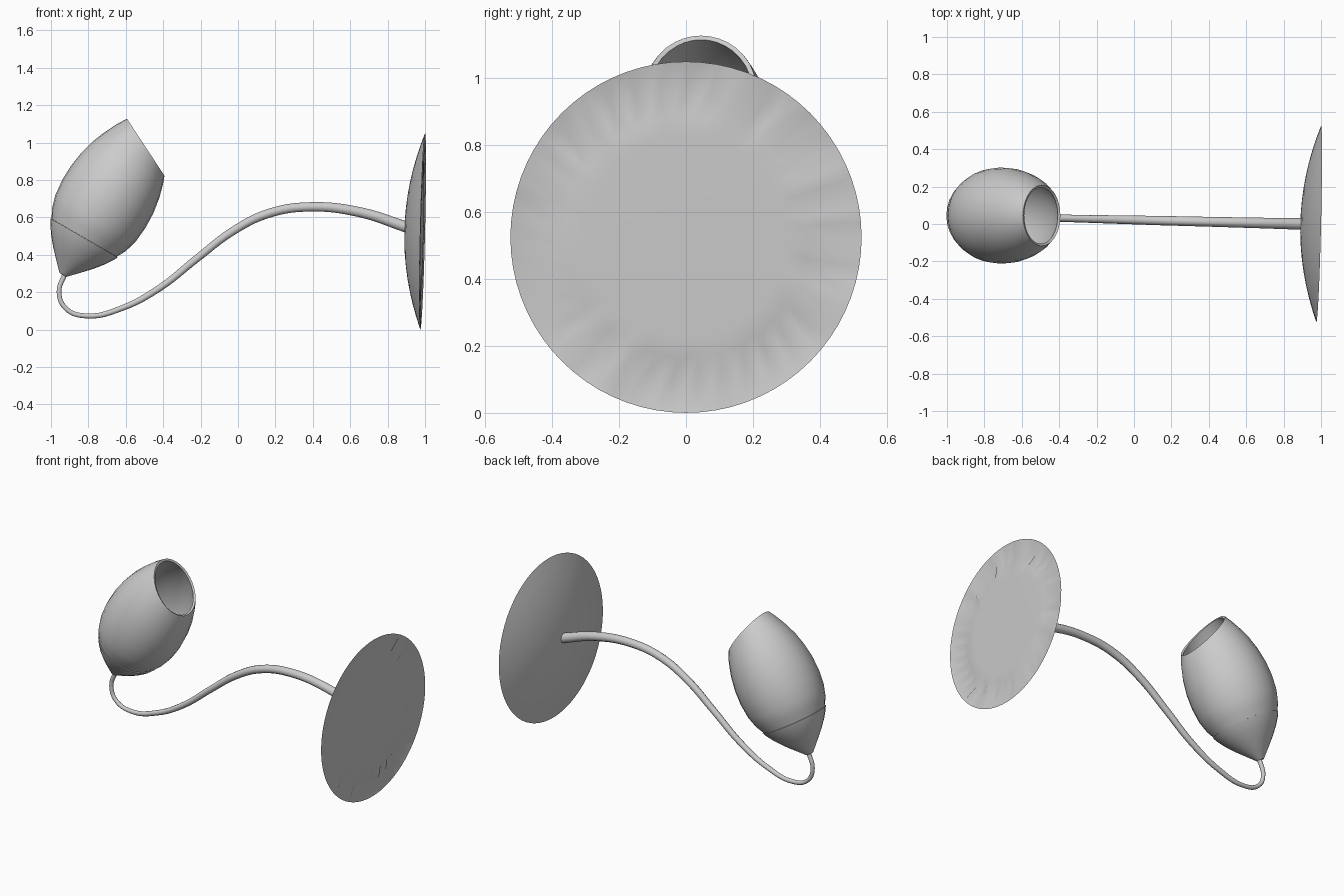
import bpy, bmesh, math, random
from mathutils import Matrix, Vector

random.seed(4)
if "Cube" in bpy.data.objects:
    bpy.data.objects.remove(bpy.data.objects["Cube"], do_unlink=True)

grey = bpy.data.materials.new("plain grey")
grey.use_nodes = True
colour = (0.6, 0.6, 0.6, 1)
grey.diffuse_color = colour
grey.node_tree.nodes["Principled BSDF"].inputs["Base Color"].default_value = colour


def lathe(profile, steps):
    """Spin (radius, height) points around local z."""
    bm = bmesh.new()
    verts = [bm.verts.new((r, 0, h)) for r, h in profile]
    edges = [bm.edges.new(pair) for pair in zip(verts, verts[1:])]
    bmesh.ops.spin(bm, geom=verts + edges, cent=(0, 0, 0), axis=(0, 0, 1),
                   angle=math.tau, steps=steps)
    bmesh.ops.remove_doubles(bm, verts=bm.verts, dist=0.0005)
    bmesh.ops.recalc_face_normals(bm, faces=bm.faces)
    return bm


def finish(obj, angle=30):
    """Apply modifiers, colour and smooth an object."""
    bpy.ops.object.select_all(action='DESELECT')
    obj.select_set(True)
    bpy.context.view_layer.objects.active = obj
    bpy.ops.object.convert(target='MESH')
    obj = bpy.context.object
    obj.data.materials.clear()
    obj.data.materials.append(grey)
    bpy.ops.object.shade_smooth_by_angle(angle=math.radians(angle))


def add(name, bm, matrix, thickness=0):
    mesh = bpy.data.meshes.new(name)
    bm.to_mesh(mesh)
    bm.free()
    obj = bpy.data.objects.new(name, mesh)
    bpy.context.collection.objects.link(obj)
    obj.matrix_world = matrix
    if thickness:
        shell = obj.modifiers.new("shell", 'SOLIDIFY')
        shell.thickness = thickness
        shell.offset = -1
    finish(obj)


# Wall plate: shallow dome with a fluted groove around a flat back
RIM, SAG, GROOVE = 0.525, 0.098, 0.43
dome = [(RIM * i / 8, -SAG * (1 - (i / 8) ** 2)) for i in range(9)]
back = [(GROOVE, -0.02), (0.36, -0.004), (0.3, -0.003), (0, -0.003)]
plate = lathe(dome + back, 72)
for v in plate.verts:
    radius = v.co.xy.length
    if abs(radius - GROOVE) < 0.002 and v.co.z > -0.025:
        flute = round(math.atan2(v.co.y, v.co.x) / math.tau * 72) % 2
        v.co.xy *= 0.95 if flute else 1.03
        if random.random() < 0.25:
            v.co.z = -0.006
facing = Vector((1, -0.024, -0.024)).to_track_quat('Z', 'Y').to_matrix().to_4x4()
add("wall_plate", plate, Matrix.Translation((0.9875, 0, 0.525)) @ facing)

# Lamp shade: barrel cut by a slanted opening
tilt = Matrix.Translation((-0.932, 0.045, 0.3)) @ Matrix.Rotation(math.radians(30), 4, 'Y')
shade = lathe([(0.19, 0.19), (0.2, 0.217), (0.228, 0.27), (0.248, 0.34), (0.257, 0.43),
               (0.254, 0.52), (0.24, 0.61), (0.218, 0.69), (0.19, 0.76),
               (0.155, 0.83), (0.118, 0.89), (0.07, 0.96)], 28)
bmesh.ops.bisect_plane(shade, geom=shade.verts[:] + shade.edges[:] + shade.faces[:],
                       plane_co=(-0.123, 0, 0.887), plane_no=(0.156, 0, 0.31),
                       clear_outer=True)
add("lamp_shade", shade, tilt, 0.014)

# Pointed holder cupping the base of the shade
holder = lathe([(0, -0.01), (0.022, -0.008), (0.07, 0.042), (0.12, 0.095),
                (0.165, 0.15), (0.195, 0.195), (0.207, 0.219), (0.19, 0.222), (0, 0.2)], 28)
add("shade_holder", holder, tilt)

# Swan-neck arm, tapering from plate to holder
path = [(0.91, 0.545, 0.031), (0.65, 0.628, 0.028), (0.38, 0.656, 0.026),
        (0.16, 0.62, 0.025), (-0.03, 0.525, 0.023), (-0.22, 0.38, 0.021),
        (-0.42, 0.222, 0.019), (-0.62, 0.115, 0.016), (-0.81, 0.073, 0.014),
        (-0.92, 0.112, 0.013), (-0.957, 0.2, 0.013), (-0.925, 0.3, 0.014)]
curve = bpy.data.curves.new("arm", 'CURVE')
curve.dimensions = '3D'
curve.bevel_depth = 1
curve.bevel_resolution = 3
curve.resolution_u = 6
curve.use_fill_caps = True
spline = curve.splines.new('BEZIER')
spline.bezier_points.add(len(path) - 1)
for point, (x, z, radius) in zip(spline.bezier_points, path):
    point.co = (x, 0.024 * (0.9 - x), z)
    point.radius = radius
    point.handle_left_type = point.handle_right_type = 'AUTO'
arm = bpy.data.objects.new("arm", curve)
bpy.context.collection.objects.link(arm)
finish(arm, 40)
